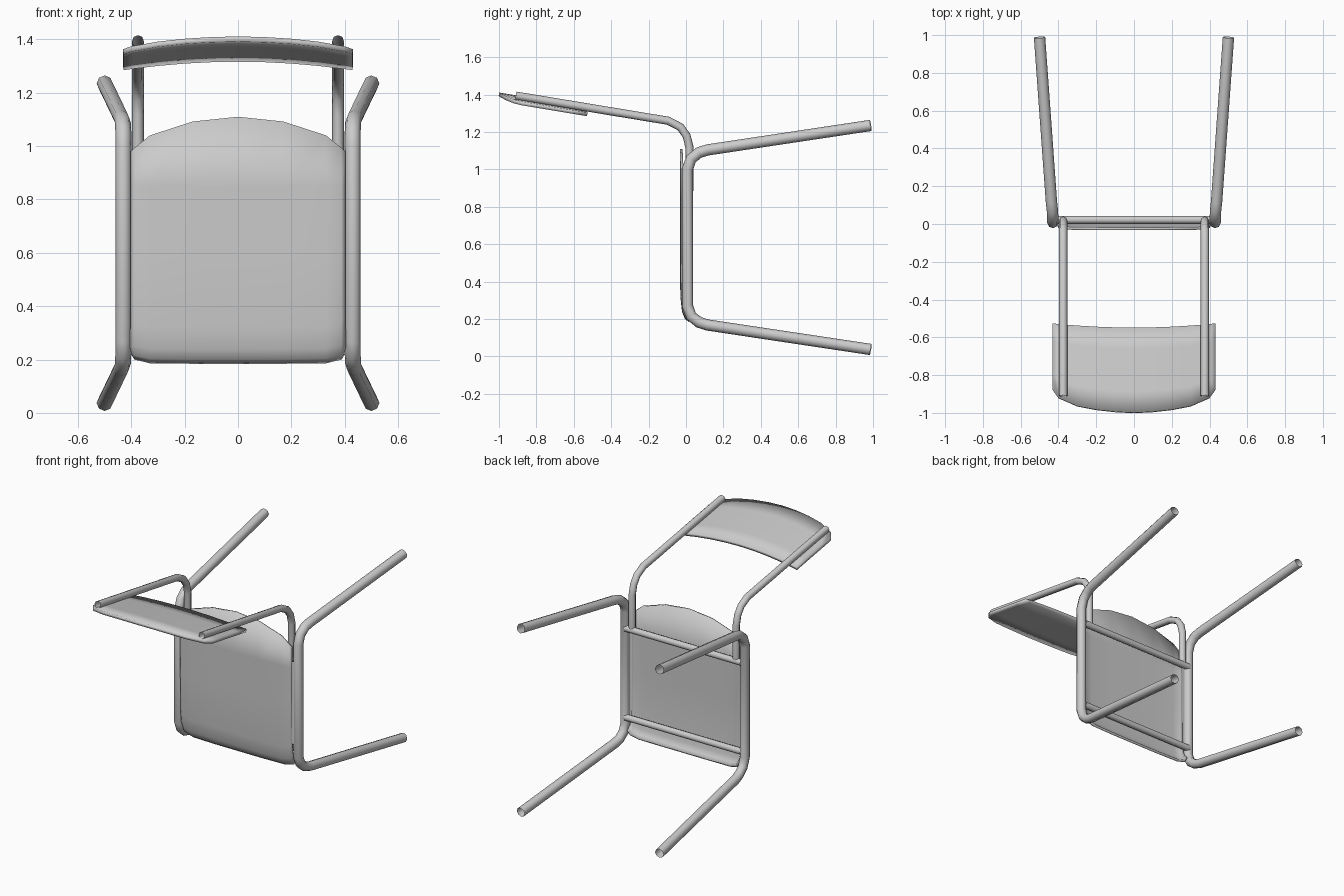
import bpy, math

if "Cube" in bpy.data.objects:
    bpy.data.objects.remove(bpy.data.objects["Cube"])


def finish(obj, angle=40):
    bpy.ops.object.select_all(action='DESELECT')
    obj.select_set(True)
    bpy.context.view_layer.objects.active = obj
    if obj.type == 'CURVE':
        bpy.ops.object.convert(target='MESH')
    bpy.ops.object.shade_smooth_by_angle(angle=math.radians(angle))


def tube(name, points, radius):
    """Eight-sided open tube along a polyline."""
    cu = bpy.data.curves.new(name, 'CURVE')
    cu.dimensions = '3D'
    cu.bevel_depth = radius
    cu.bevel_resolution = 2
    sp = cu.splines.new('POLY')
    sp.points.add(len(points) - 1)
    for p, co in zip(sp.points, points):
        p.co = (*co, 1)
    obj = bpy.data.objects.new(name, cu)
    bpy.context.collection.objects.link(obj)
    finish(obj, 50)


def sheet(name, columns, thickness):
    """Thin panel from columns of points, thickened about its middle."""
    rows = len(columns[0])
    verts = [p for col in columns for p in col]
    faces = [(i * rows + j, (i + 1) * rows + j, (i + 1) * rows + j + 1, i * rows + j + 1)
             for i in range(len(columns) - 1) for j in range(rows - 1)]
    me = bpy.data.meshes.new(name)
    me.from_pydata(verts, [], faces)
    obj = bpy.data.objects.new(name, me)
    bpy.context.collection.objects.link(obj)
    mod = obj.modifiers.new('thickness', 'SOLIDIFY')
    mod.thickness = thickness
    mod.offset = 0
    finish(obj)


def both_sides(half):
    return [(-h[0], *h[1:]) for h in reversed(half[1:])] + half


# Side leg frames: each one bent tube forming two splayed legs
half_leg = [(0.5, 0.988, 0.037), (0.437, 0.115, 0.168), (0.432, 0.07, 0.182),
            (0.43, 0.028, 0.215), (0.43, 0.008, 0.27)]
leg = half_leg + [(x, y, 1.272 - z) for x, y, z in reversed(half_leg)]

# Backrest uprights
upright = [(0.375, -0.91, 1.394), (0.375, -0.095, 1.26), (0.375, -0.03, 1.226),
           (0.375, 0.003, 1.18), (0.375, 0.018, 1.12), (0.375, 0.018, 0.885)]

for side, s in (('left', -1), ('right', 1)):
    tube(side + '_leg_frame', [(s * x, y, z) for x, y, z in leg], 0.03)
    tube(side + '_back_upright', [(s * x, y, z) for x, y, z in upright], 0.022)

# Cross bars under the seat
for name, z in (('rear_cross_bar', 0.89), ('front_cross_bar', 0.31)):
    tube(name, [(-0.42, 0.022, z), (0.42, 0.022, z)], 0.021)

# Seat: (x, bottom z, top z, sideways droop), front edge rolled over
outline = both_sides([(0, 0.19, 1.11, 0), (0.17, 0.19, 1.092, 0), (0.33, 0.192, 1.04, 0.002),
                      (0.385, 0.205, 0.995, 0.006), (0.4, 0.235, 0.98, 0.012)])
roll = [(0, 0.02), (0.015, 0.0), (0.05, -0.014), (0.13, -0.023), (0.4, -0.025)]
seat = []
for x, lo, hi, droop in outline:
    col = [(x, y + droop, lo + d) for d, y in roll]
    col += [(x, -0.025 + droop, 0.85), (x, -0.025 + droop, hi)]
    seat.append(col)
sheet('seat', seat, 0.015)

# Backrest: (x, outer edge y), curved across and sloping
rim = both_sides([(0, -1.0), (0.1, -0.995), (0.2, -0.984), (0.3, -0.965),
                  (0.4, -0.922), (0.43, -0.88)])
back = []
for x, y_out in rim:
    bow = (x / 0.43) ** 2
    y_in = -0.55 + 0.022 * bow
    back.append([(x, y, 1.326 - 0.167 * (y + 0.55) - 0.028 * bow)
                 for y in [y_in + (y_out - y_in) * t / 4 for t in range(5)]])
sheet('backrest', back, 0.02)
